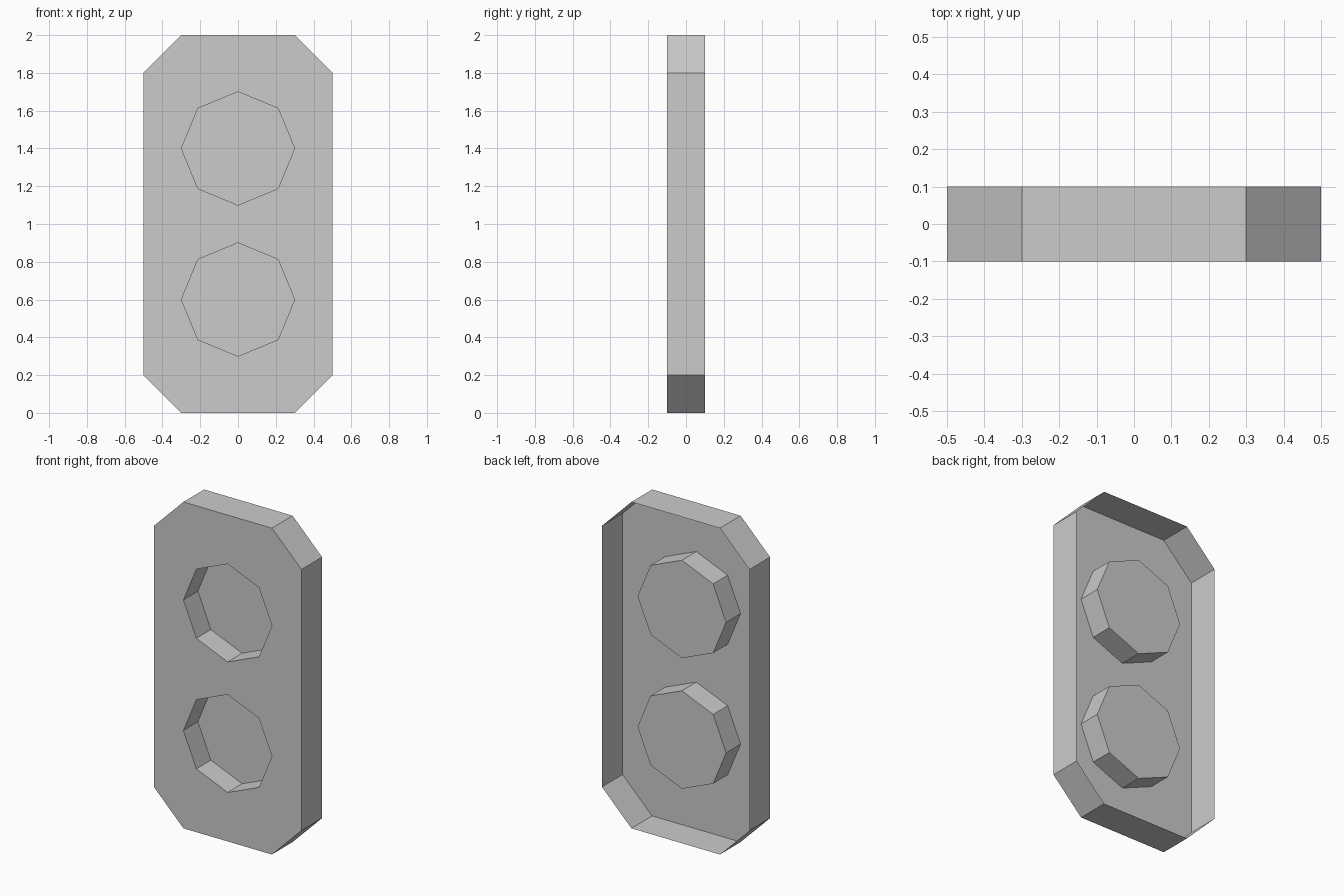
import bpy
import bmesh
from math import cos, sin, pi

if "Cube" in bpy.data.objects:
    bpy.data.objects.remove(bpy.data.objects["Cube"])

FRONT, BACK, CUP_FLOOR = -0.1, 0.1, 0.04

bm = bmesh.new()


def ring(points, y):
    """Closed loop of vertices in the xz plane at depth y."""
    return [bm.verts.new((x, y, z)) for x, z in points]


def wall(a, b):
    """Bridge two matching loops with quads."""
    n = len(a)
    for i in range(n):
        j = (i + 1) % n
        bm.faces.new((a[i], a[j], b[j], b[i]))


# Outer rim: a rectangle with clipped corners, open at the back
outline = [(-0.3, 0), (0.3, 0), (0.5, 0.2), (0.5, 1.8),
           (0.3, 2), (-0.3, 2), (-0.5, 1.8), (-0.5, 0.2)]
rim = ring(outline, FRONT)
wall(rim, ring(outline, BACK))
loops = [rim]

# Two octagonal cups sunk into the front plate
for zc in (0.6, 1.4):
    octagon = [(0.3 * cos(i * pi / 4), zc + 0.3 * sin(i * pi / 4)) for i in range(8)]
    mouth, base = ring(octagon, FRONT), ring(octagon, CUP_FLOOR)
    wall(mouth, base)
    bm.faces.new(base)
    loops.append(mouth)

# Front plate filled around the cup mouths
edges = [bm.edges.get((lp[i], lp[(i + 1) % 8])) for lp in loops for i in range(8)]
plate = bmesh.ops.triangle_fill(bm, edges=edges, use_beauty=True, normal=(0, -1, 0))
bmesh.ops.recalc_face_normals(bm, faces=bm.faces[:])
front_face = next(f for f in plate["geom"] if isinstance(f, bmesh.types.BMFace))
if front_face.normal.y > 0:
    bmesh.ops.reverse_faces(bm, faces=bm.faces[:])

mesh = bpy.data.meshes.new("lamp_panel")
bm.to_mesh(mesh)
bm.free()
panel = bpy.data.objects.new("lamp_panel", mesh)
bpy.context.collection.objects.link(panel)
